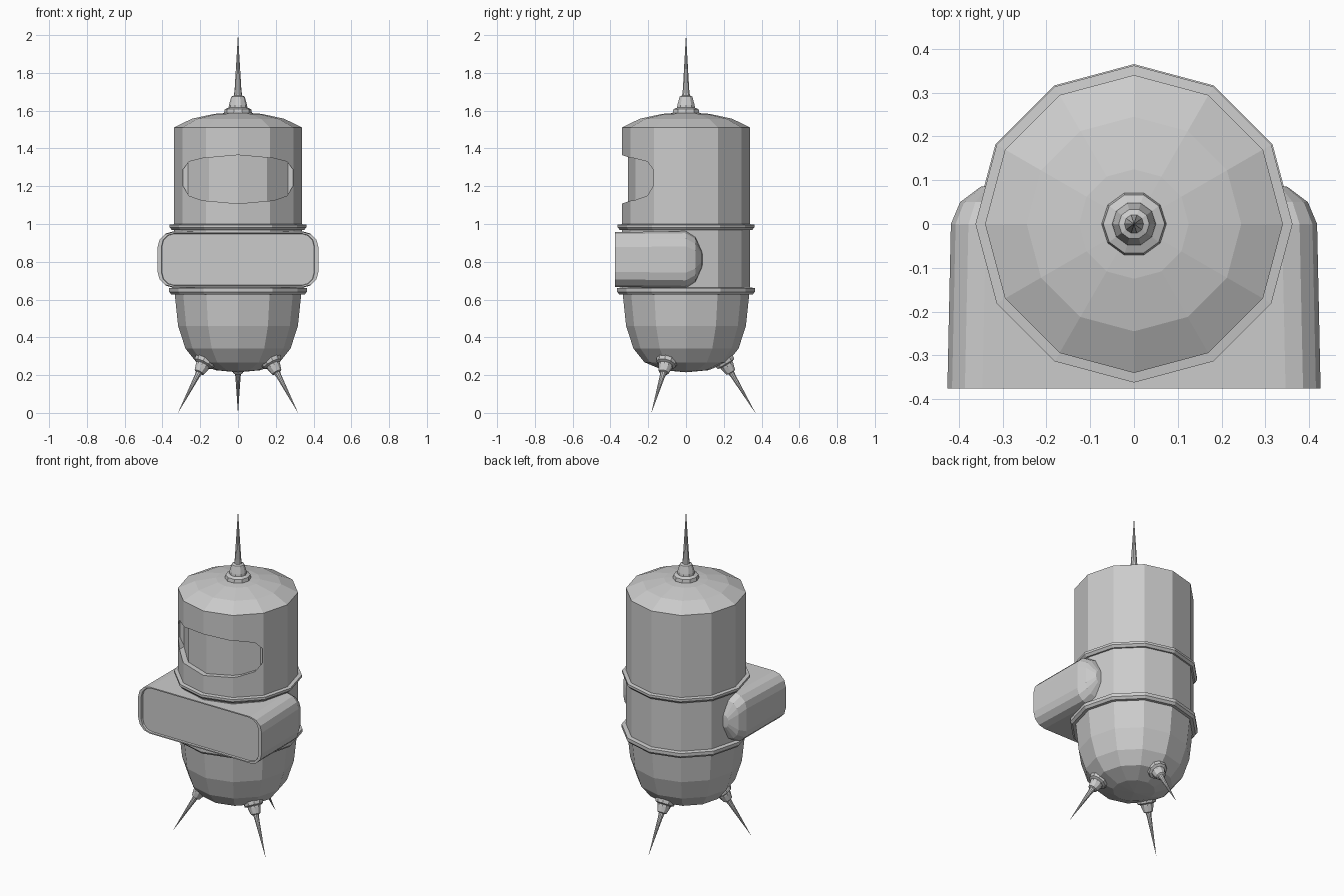
import bpy, bmesh, math
from mathutils import Vector

if "Cube" in bpy.data.objects:
    bpy.data.objects.remove(bpy.data.objects["Cube"])


def finish(name, bm):
    bmesh.ops.remove_doubles(bm, verts=bm.verts[:], dist=1e-5)
    bmesh.ops.recalc_face_normals(bm, faces=bm.faces[:])
    me = bpy.data.meshes.new(name)
    bm.to_mesh(me)
    bm.free()
    ob = bpy.data.objects.new(name, me)
    bpy.context.collection.objects.link(ob)
    return ob


def loft(name, loops, cap=True, closed=False):
    """Skin a list of equal-length point loops."""
    bm = bmesh.new()
    rings = [[bm.verts.new(p) for p in lp] for lp in loops]
    n = len(rings[0])
    pairs = list(zip(rings, rings[1:])) + ([(rings[-1], rings[0])] if closed else [])
    for a, b in pairs:
        for i in range(n):
            j = (i + 1) % n
            bm.faces.new((a[i], a[j], b[j], b[i]))
    if cap and not closed:
        bm.faces.new(rings[0])
        bm.faces.new(rings[-1])
    return finish(name, bm)


def lathe(name, profile, sides=12, closed=False):
    loops = []
    for r, z in profile:
        r = max(r, 0.0005)
        loops.append([(r * math.cos(2 * math.pi * i / sides),
                       r * math.sin(2 * math.pi * i / sides), z) for i in range(sides)])
    return loft(name, loops, closed=closed)


def rounded_rect(hw, hh, rad, y, zc=0.812, seg=3):
    pts = []
    for k, (sx, sz) in enumerate([(1, 1), (-1, 1), (-1, -1), (1, -1)]):
        for s in range(seg + 1):
            a = math.pi / 2 * (k + s / seg)
            pts.append((sx * (hw - rad) + rad * math.cos(a), y,
                        zc + sz * (hh - rad) + rad * math.sin(a)))
    return pts


# head with shallow dome
head = lathe("head", [(0.34, 0.98), (0.34, 1.51), (0.245, 1.557), (0.125, 1.583), (0, 1.592)])

# visor opening cut into the head
right = [(0, 1.365), (0.19, 1.348), (0.26, 1.33), (0.29, 1.29),
         (0.29, 1.20), (0.26, 1.15), (0.19, 1.125), (0, 1.108)]
outline = right + [(-x, z) for x, z in right[-2:0:-1]]
cutter = loft("visor_cutter", [[(x, y, z) for x, z in outline] for y in (-0.5, -0.157)])
cutter.hide_render = True
mod = head.modifiers.new("visor", 'BOOLEAN')
mod.operation = 'DIFFERENCE'
mod.solver = 'EXACT'
mod.object = cutter
bpy.context.view_layer.objects.active = head
bpy.ops.object.modifier_apply(modifier=mod.name)
bpy.data.objects.remove(cutter)

# recessed visor panel
lathe("visor_panel", [(0.308, 1.05), (0.308, 1.42)])

# torso and bowl-shaped lower body
lathe("lower_body", [(0.34, 0.98), (0.34, 0.645), (0.335, 0.63), (0.317, 0.46), (0.278, 0.34),
                     (0.22, 0.268), (0.12, 0.226), (0, 0.215)])

# belts
for name, z0, z1, r in (("upper_belt", 0.968, 1.0, 0.362), ("lower_belt", 0.627, 0.665, 0.365)):
    lathe(name, [(0.33, z0), (r - 0.012, z0), (r, z0 + 0.014), (r, z1 - 0.004), (0.33, z1)],
          closed=True)

# chest box with rounded back and slightly recessed front panel
loft("chest_box", [
    rounded_rect(0.402, 0.136, 0.065, -0.363),
    rounded_rect(0.405, 0.138, 0.068, -0.375),
    rounded_rect(0.426, 0.145, 0.08, -0.375),
    rounded_rect(0.418, 0.150, 0.08, 0.0),
    rounded_rect(0.397, 0.118, 0.07, 0.05),
    rounded_rect(0.350, 0.040, 0.03, 0.085),
    rounded_rect(0.25, 0.02, 0.015, 0.09)])

# antenna and three legs share one spike profile, 0.42 long
spike = [(0.07, -0.03), (0.074, 0.008), (0.07, 0.028), (0.05, 0.036), (0.048, 0.05),
         (0.035, 0.095), (0.022, 0.1), (0.018, 0.13), (0, 0.42)]


def add_spike(name, base, tip):
    ob = lathe(name, spike, 10)
    d = Vector(tip) - Vector(base)
    ob.location = base
    ob.scale = (d.length / 0.42,) * 3
    ob.rotation_euler = d.to_track_quat('Z', 'Y').to_euler()


add_spike("antenna", (0, 0, 1.58), (0, 0, 2.0))
for name, deg in (("back_leg", 90), ("left_leg", 210), ("right_leg", 330)):
    c, s = math.cos(math.radians(deg)), math.sin(math.radians(deg))
    add_spike(name, (0.2 * c, 0.2 * s, 0.278), (0.367 * c, 0.367 * s, 0.0))
